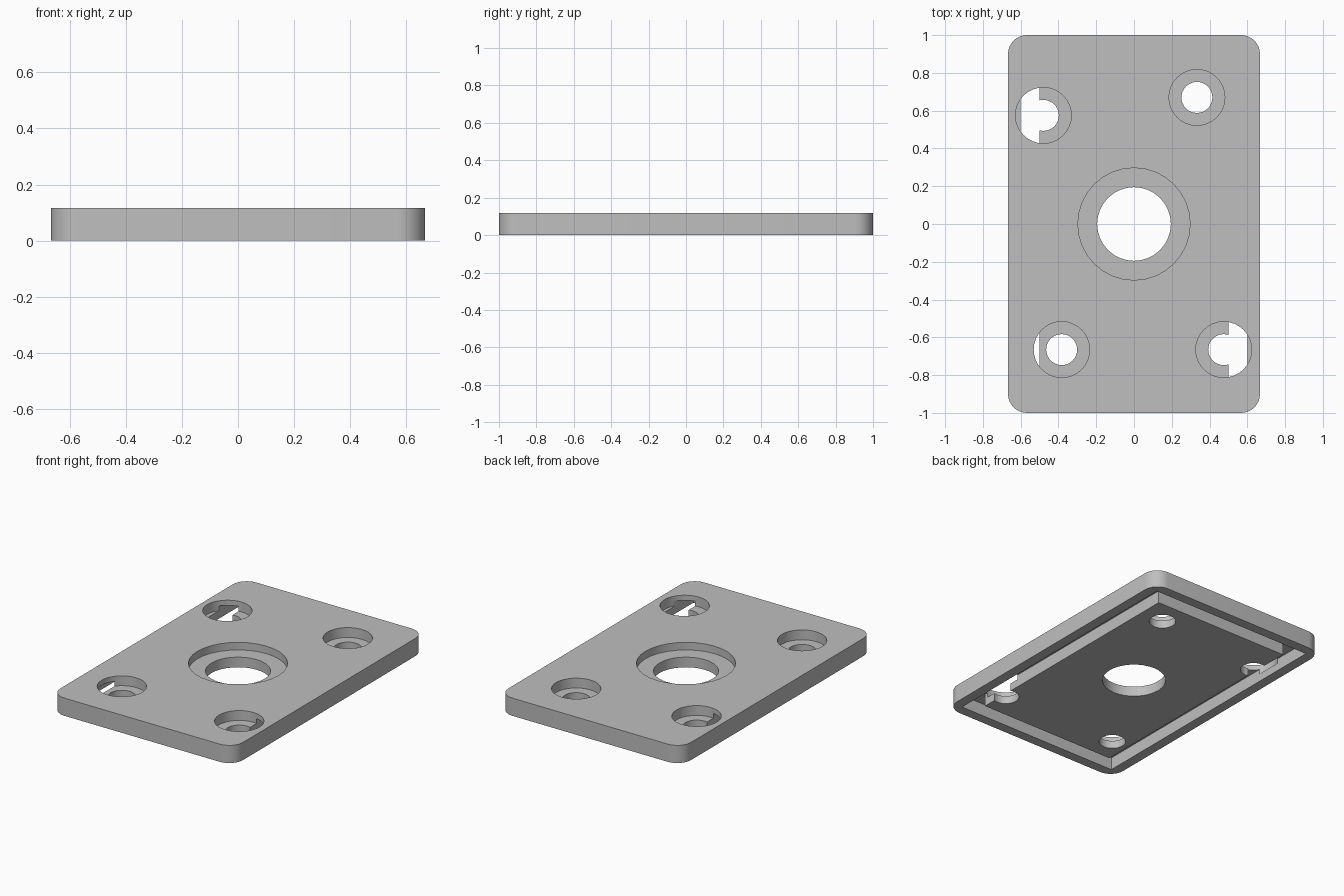
import bpy, bmesh, math

if "Cube" in bpy.data.objects:
    bpy.data.objects.remove(bpy.data.objects["Cube"])

HALF_X, HALF_Y, THICK, CORNER = 0.667, 1.0, 0.117, 0.1
RIM, GROOVE, GROOVE_DEPTH = 0.067, 0.1, 0.083

grey = bpy.data.materials.new("plain_grey")
grey.use_nodes = True
colour = (0.52, 0.52, 0.52, 1)
grey.diffuse_color = colour
grey.node_tree.nodes["Principled BSDF"].inputs["Base Color"].default_value = colour


def prism(name, outline, z0, z1):
    """Extrude a flat outline from z0 to z1."""
    bm = bmesh.new()
    face = bm.faces.new([bm.verts.new((x, y, z0)) for x, y in outline])
    ext = bmesh.ops.extrude_face_region(bm, geom=[face])
    for v in ext["geom"]:
        if isinstance(v, bmesh.types.BMVert):
            v.co.z = z1
    bmesh.ops.recalc_face_normals(bm, faces=bm.faces)
    mesh = bpy.data.meshes.new(name)
    bm.to_mesh(mesh)
    bm.free()
    mesh.materials.append(grey)
    ob = bpy.data.objects.new(name, mesh)
    bpy.context.collection.objects.link(ob)
    return ob


def rectangle(hx, hy):
    return [(-hx, -hy), (hx, -hy), (hx, hy), (-hx, hy)]


def circle(cx, cy, r, n=32):
    return [(cx + r * math.cos(math.tau * i / n), cy + r * math.sin(math.tau * i / n))
            for i in range(n)]


def rounded_rectangle(hx, hy, r, n=8):
    pts = []
    for k, (sx, sy) in enumerate([(1, 1), (-1, 1), (-1, -1), (1, -1)]):
        for i in range(n + 1):
            a = math.pi / 2 * (k + i / n)
            pts.append((sx * (hx - r) + r * math.cos(a), sy * (hy - r) + r * math.sin(a)))
    return pts


def cut(target, cutter):
    """Subtract the cutter, then remove it."""
    mod = target.modifiers.new("cut", 'BOOLEAN')
    mod.operation = 'DIFFERENCE'
    mod.solver = 'EXACT'
    mod.object = cutter
    cutter.hide_render = True
    bpy.context.view_layer.objects.active = target
    bpy.ops.object.modifier_apply(modifier=mod.name)
    bpy.data.objects.remove(cutter)


# Plate with rounded corners
plate = prism("plate", rounded_rectangle(HALF_X, HALF_Y, CORNER), 0, THICK)

# Rectangular groove in the underside
outer_x, outer_y = HALF_X - RIM, HALF_Y - RIM
ring = prism("groove_cutter", rectangle(outer_x, outer_y), -0.05, GROOVE_DEPTH)
cut(ring, prism("groove_core", rectangle(outer_x - GROOVE, outer_y - GROOVE), -0.2, 0.2))
cut(plate, ring)

# Counterbored holes: x, y, hole radius, recess radius, recess depth
holes = [(0, 0, 0.195, 0.297, 0.05)]
for x, y in [(-0.48, 0.575), (0.333, 0.67), (-0.383, -0.665), (0.475, -0.665)]:
    holes.append((x, y, 0.082, 0.148, 0.065))
for x, y, r, big_r, depth in holes:
    cut(plate, prism("recess_cutter", circle(x, y, big_r), THICK - depth, 0.2))
    cut(plate, prism("hole_cutter", circle(x, y, r), -0.1, 0.2))

bpy.ops.object.select_all(action='DESELECT')
plate.select_set(True)
bpy.context.view_layer.objects.active = plate
bpy.ops.object.shade_smooth_by_angle(angle=math.radians(30))
